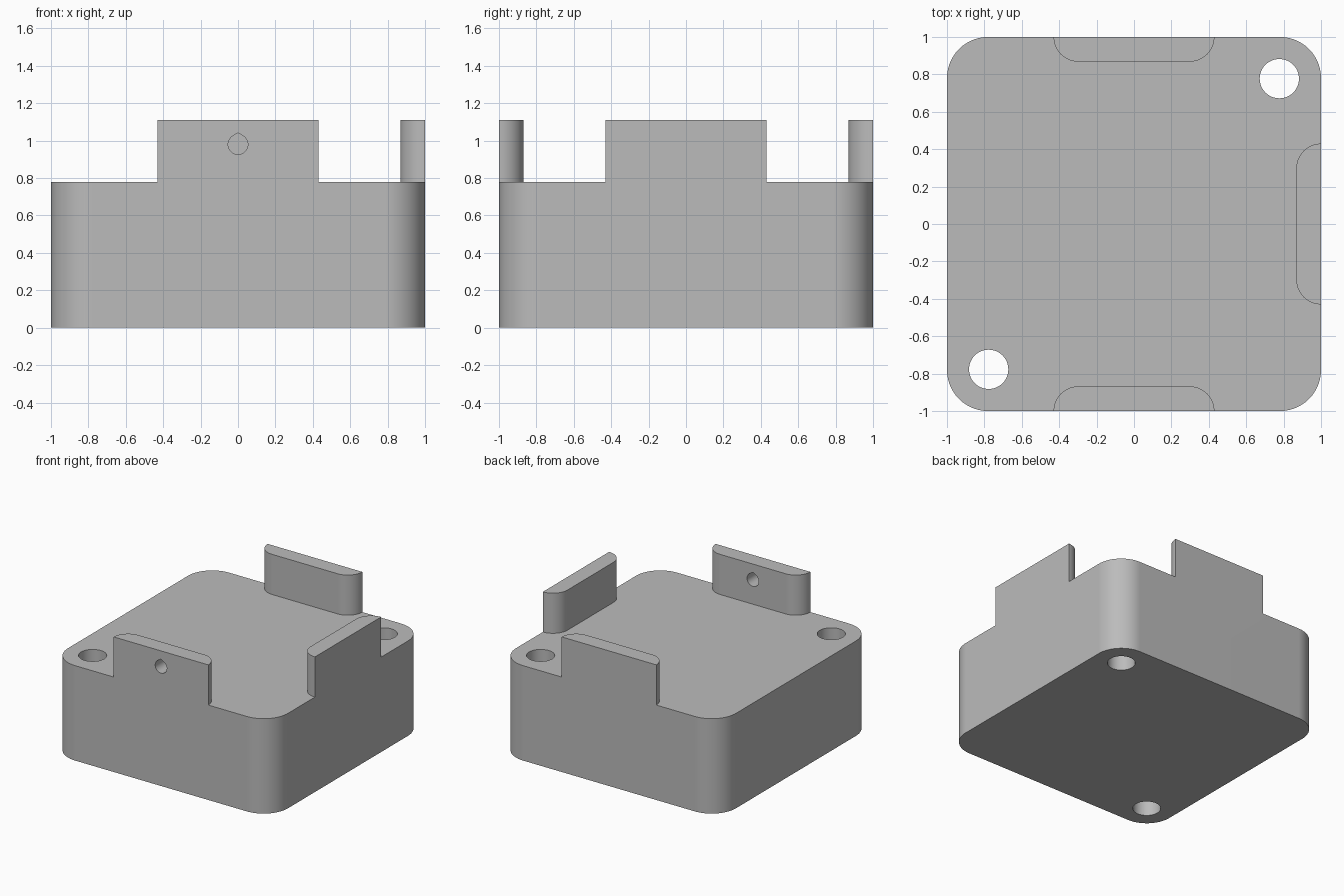
import bpy, bmesh, math
from mathutils import Matrix, Vector

if "Cube" in bpy.data.objects:
    bpy.data.objects.remove(bpy.data.objects["Cube"])

BODY_TOP, WALL_TOP = 0.78, 1.11
CORNER = 0.22      # body corner radius
HALF, THICK = 0.43, 0.132   # retaining wall half length and thickness

grey = bpy.data.materials.new("plain grey")
grey.diffuse_color = (0.5, 0.5, 0.5, 1)
grey.use_nodes = True
grey.node_tree.nodes["Principled BSDF"].inputs["Base Color"].default_value = grey.diffuse_color


def arc(cx, cy, r, a0, a1, n):
    """Points of an arc, angles in degrees."""
    return [(cx + r * math.cos(math.radians(a0 + (a1 - a0) * i / n)),
             cy + r * math.sin(math.radians(a0 + (a1 - a0) * i / n))) for i in range(n + 1)]


def prism(name, profile, z0, z1, matrix=Matrix()):
    """Extrude a closed 2D profile from z0 to z1, then place it."""
    bm = bmesh.new()
    face = bm.faces.new([bm.verts.new((x, y, z0)) for x, y in profile])
    top = bmesh.ops.extrude_face_region(bm, geom=[face])["geom"]
    bmesh.ops.translate(bm, vec=Vector((0, 0, z1 - z0)),
                        verts=[v for v in top if isinstance(v, bmesh.types.BMVert)])
    bm.transform(matrix)
    bmesh.ops.recalc_face_normals(bm, faces=bm.faces)
    mesh = bpy.data.meshes.new(name)
    bm.to_mesh(mesh)
    bm.free()
    mesh.materials.append(grey)
    ob = bpy.data.objects.new(name, mesh)
    bpy.context.collection.objects.link(ob)
    return ob


def combine(target, other, operation):
    """Apply a boolean and remove the helper."""
    mod = target.modifiers.new(operation, 'BOOLEAN')
    mod.operation, mod.solver, mod.object = operation, 'EXACT', other
    bpy.context.view_layer.objects.active = target
    bpy.ops.object.modifier_apply(modifier=mod.name)
    bpy.data.objects.remove(other)


# Block with rounded vertical corners
c = 1 - CORNER
outline = []
for i, (sx, sy) in enumerate([(1, 1), (-1, 1), (-1, -1), (1, -1)]):
    outline += arc(sx * c, sy * c, CORNER, i * 90, i * 90 + 90, 14)
body = prism("mounting_block", outline, 0, BODY_TOP)

# Three retaining walls with rounded inner corners: front, right, back
wall = (arc(-HALF + THICK, -1, THICK, 180, 90, 12)
        + arc(HALF - THICK, -1, THICK, 90, 0, 12))
for name, turn in (("front_wall", 0), ("right_wall", 90), ("back_wall", 180)):
    piece = prism(name, wall, 0.5, WALL_TOP, Matrix.Rotation(math.radians(turn), 4, 'Z'))
    combine(body, piece, 'UNION')

# Vertical screw holes in two opposite corners
for s in (1, -1):
    combine(body, prism("screw_hole", arc(s * 0.777, s * 0.777, 0.105, 0, 360, 48)[:-1],
                        -0.2, 1.0), 'DIFFERENCE')

# Teardrop cross hole in the front wall
drop = arc(0, 0, 0.053, 122, 418, 32) + [(0, 0.062)]
place = Matrix.Translation((0, -1, 0.98)) @ Matrix.Rotation(math.pi / 2, 4, 'X')
combine(body, prism("cross_hole", drop, -0.3, 0.2, place), 'DIFFERENCE')

# Merge coplanar faces, then smooth the round surfaces only
bm = bmesh.new()
bm.from_mesh(body.data)
bmesh.ops.remove_doubles(bm, verts=bm.verts, dist=1e-5)
bmesh.ops.dissolve_limit(bm, angle_limit=math.radians(0.2), verts=bm.verts, edges=bm.edges)
bm.to_mesh(body.data)
bm.free()
bpy.ops.object.select_all(action='DESELECT')
body.select_set(True)
bpy.context.view_layer.objects.active = body
bpy.ops.object.shade_smooth_by_angle(angle=math.radians(25))
normals = body.modifiers.new("flat sides", 'WEIGHTED_NORMAL')
normals.keep_sharp = True
